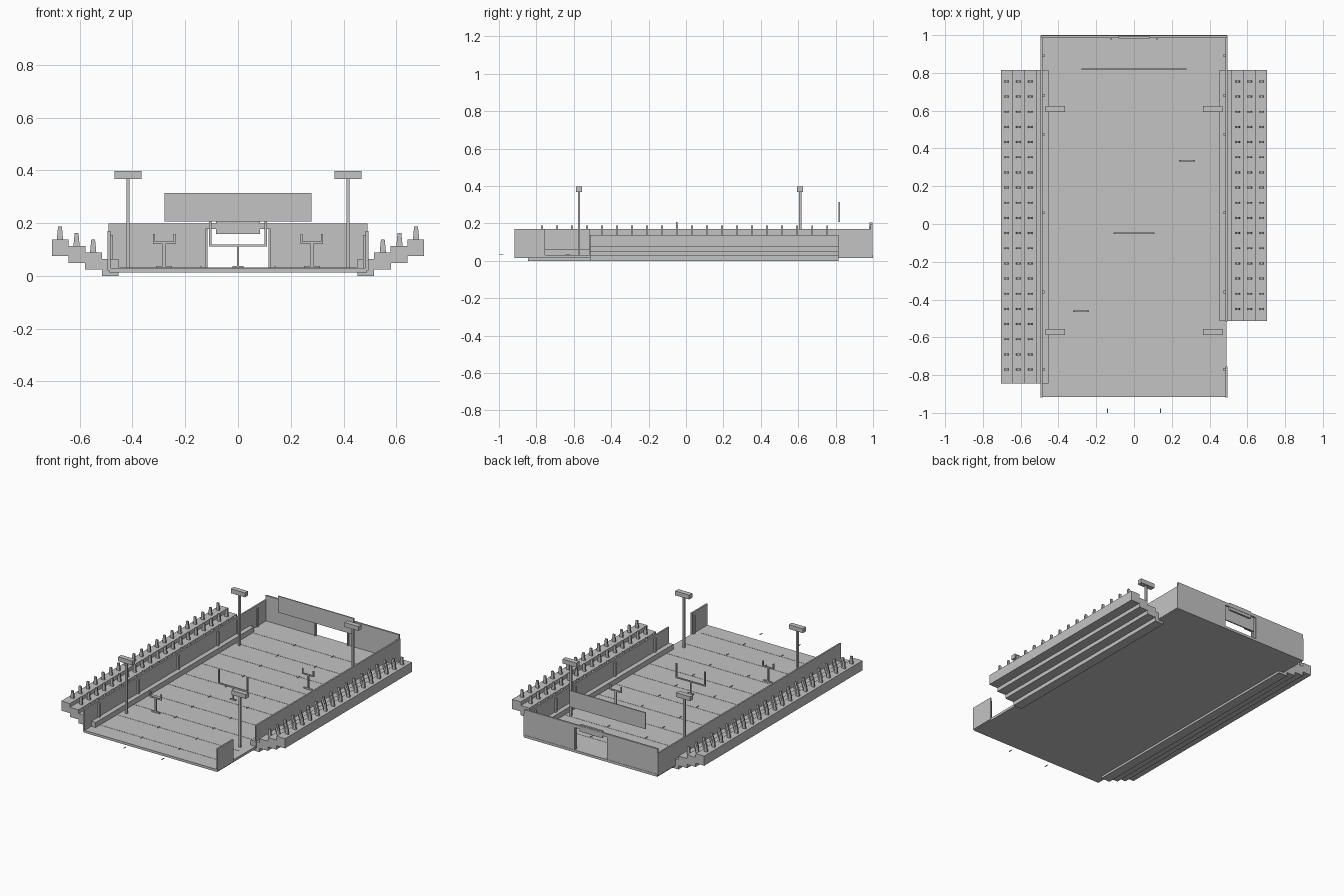
import bpy, bmesh
from mathutils import Matrix, Vector

cube = bpy.data.objects.get("Cube")
if cube:
    bpy.data.objects.remove(cube, do_unlink=True)

grey = bpy.data.materials.new("light_grey")
grey.use_nodes = True
grey.diffuse_color = (0.55, 0.55, 0.55, 1)
grey.node_tree.nodes["Principled BSDF"].inputs["Base Color"].default_value = grey.diffuse_color


def add_box(bm, x, y, z, taper=1.0):
    """Box from (min, max) ranges; taper narrows the top in x."""
    size = Vector((x[1] - x[0], y[1] - y[0], z[1] - z[0]))
    mid = Vector((sum(x) / 2, sum(y) / 2, sum(z) / 2))
    mat = Matrix.Translation(mid) @ Matrix.Diagonal((*size, 1))
    verts = bmesh.ops.create_cube(bm, size=1, matrix=mat)["verts"]
    for v in verts:
        if v.co.z > mid.z:
            v.co.x = mid.x + (v.co.x - mid.x) * taper


def span(c, w):
    return (c - w / 2, c + w / 2)


def side_span(side, a, b):
    return (min(side * a, side * b), max(side * a, side * b))


def make(name, boxes):
    bm = bmesh.new()
    for b in boxes:
        add_box(bm, *b)
    mesh = bpy.data.meshes.new(name)
    bm.to_mesh(mesh)
    bm.free()
    mesh.materials.append(grey)
    ob = bpy.data.objects.new(name, mesh)
    bpy.context.collection.objects.link(ob)
    return ob


FLOOR = 0.03

# Playing field with raised line strips and upright yard ticks
make("field", [((-0.489, 0.489), (-0.916, 1.0), (0.014, FLOOR))])
line_ys = [-0.8 + 0.178 * i for i in range(10)]
make("field_lines", [((-0.45, 0.45), span(y, 0.003), (FLOOR, 0.0312)) for y in line_ys])
tick_ys = [-0.988 + 0.178 * i for i in range(11)]
make("yard_ticks", [(span(s * 0.14, 0.004), span(y, 0.024), (0.033, 0.037))
                    for s in (-1, 1) for y in tick_ys])

# Perimeter walls; the +x wall has an entrance gap
WALL = (0.484, 0.494)
make("right_wall", [(side_span(-1, *WALL), (-0.918, 0.998), (0.02, 0.17))])
make("left_wall", [(WALL, (-0.515, 0.998), (0.02, 0.17)),
                   (WALL, (-0.918, -0.755), (0.02, 0.17))])
make("back_wall", [((-0.49, -0.12), (0.986, 0.998), (0.02, 0.198)),
                   ((0.12, 0.49), (0.986, 0.998), (0.02, 0.198)),
                   ((-0.12, 0.12), (0.986, 0.998), (0.178, 0.198))])
make("gate_sign", [((-0.083, 0.083), (0.982, 0.996), (0.16, 0.206))])
make("gate_posts", [(span(s * 0.12, 0.008), (0.978, 0.992), (FLOOR, 0.18)) for s in (-1, 1)])

# Slim pilasters on the inner wall faces
make("wall_pilasters", [(side_span(s, 0.474, 0.486), span(y, 0.014), (FLOOR, 0.155))
                        for s in (-1, 1) for y in (0.89, 0.68, 0.475, 0.06, -0.36, -0.77)])


# Stepped stands and rows of narrow tapered seats
def stand(name, side, front, rows):
    steps, seats = [], []
    for i in range(4):
        inner, low = 0.453 + 0.063 * i, 0.025 * i
        top = low + 0.063
        steps.append((side_span(side, inner, inner + 0.0632), (front, 0.816), (low, top + 0.001)))
        if i:
            seats += [(span(side * (inner + 0.033), 0.024), span(0.755 - 0.0803 * r, 0.01),
                       (top, top + 0.05), 0.6) for r in range(rows)]
    make(name + "_steps", steps)
    make(name + "_seats", seats)


stand("right_stand", -1, -0.845, 20)
stand("left_stand", 1, -0.514, 16)


# Fork-shaped goals: stem, crossbar and two uprights
def goal(name, x, y, half, bar, top, t, stem):
    make(name, [(span(x, stem), span(y, t), (FLOOR, bar)),
                (span(x, stem * 5), span(y, t), (FLOOR, FLOOR + 0.008)),
                (span(x, half * 2), span(y, t), (bar - t / 2, bar + t / 2))] +
         [(span(x + s * (half - t / 2), t), span(y, t), (bar, top)) for s in (-1, 1)])


goal("centre_goal", 0, -0.05, 0.109, 0.115, 0.208, 0.008, 0.008)
goal("front_goal", -0.28, -0.462, 0.043, 0.126, 0.16, 0.008, 0.012)
goal("rear_goal", 0.28, 0.335, 0.043, 0.126, 0.16, 0.008, 0.012)

# Floodlights
for s, side in ((-1, "right"), (1, "left")):
    for y, end in ((-0.572, "front"), (0.61, "rear")):
        make(f"{end}_{side}_floodlight", [
            (span(s * 0.417, 0.013), span(y, 0.013), (FLOOR, 0.37)),
            (span(s * 0.417, 0.103), span(y, 0.032), (0.368, 0.397))])

# Hanging scoreboard
make("scoreboard", [((-0.278, 0.278), span(0.82, 0.008), (0.207, 0.315))])
